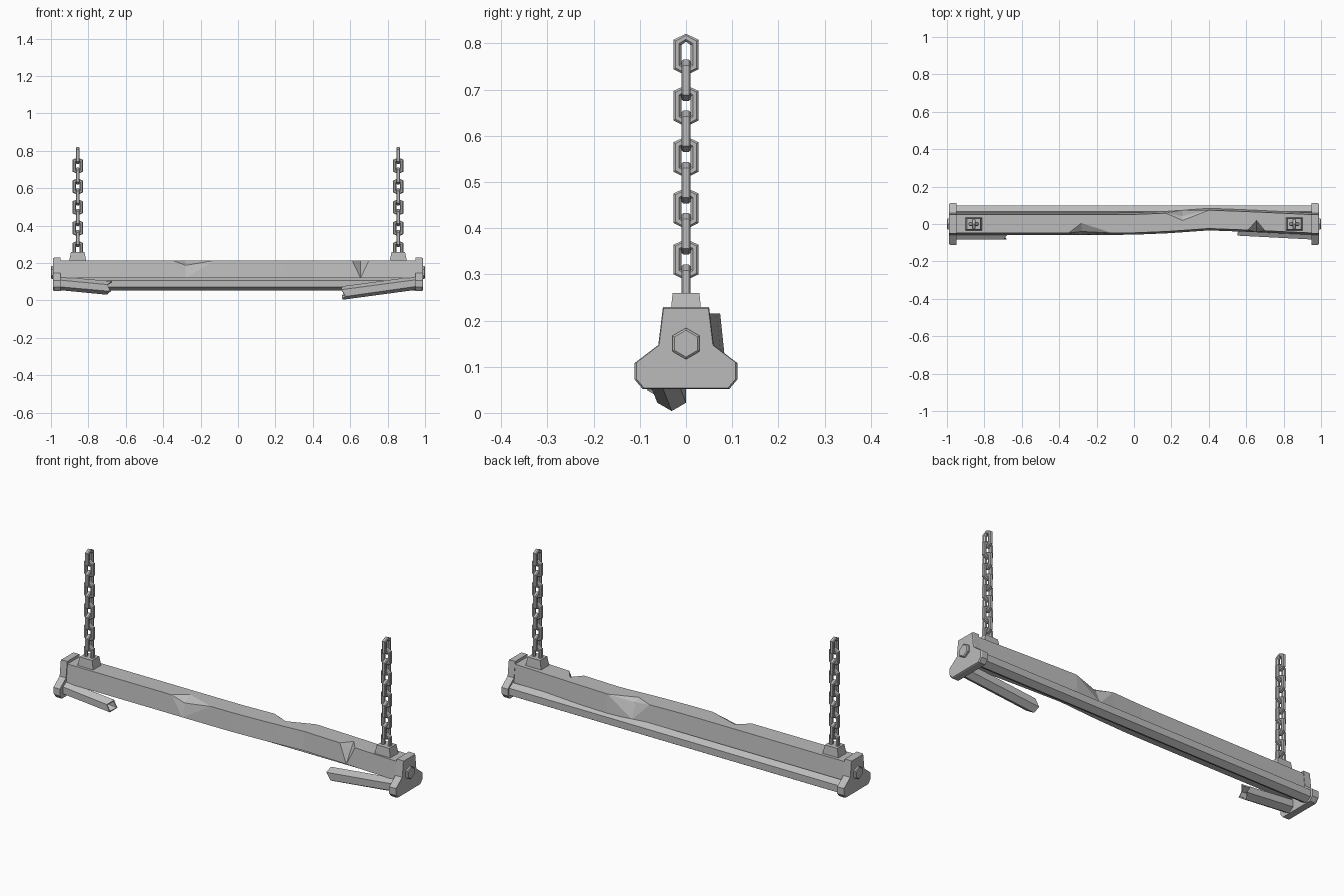
import bpy, bmesh, math
from mathutils import Vector

cube = bpy.data.objects.get("Cube")
if cube:
    bpy.data.objects.remove(cube)

# One plain metal colour
metal = bpy.data.materials.new("worn_grey_metal")
metal.use_nodes = True
GREY = (0.5, 0.5, 0.5, 1)
metal.diffuse_color = GREY
metal.node_tree.nodes["Principled BSDF"].inputs["Base Color"].default_value = GREY


def make(name, verts, faces):
    mesh = bpy.data.meshes.new(name)
    bm = bmesh.new()
    vs = [bm.verts.new(v) for v in verts]
    for f in faces:
        bm.faces.new([vs[i] for i in f])
    bmesh.ops.recalc_face_normals(bm, faces=bm.faces)
    bm.to_mesh(mesh)
    bm.free()
    mesh.materials.append(metal)
    obj = bpy.data.objects.new(name, mesh)
    bpy.context.collection.objects.link(obj)
    return obj


def loft(name, loops, ends=True, cyclic=False):
    """Skin a list of equal vertex loops."""
    n, m = len(loops[0]), len(loops)
    faces = []
    for i in range(m if cyclic else m - 1):
        k = (i + 1) % m
        for j in range(n):
            l = (j + 1) % n
            faces.append((i * n + j, i * n + l, k * n + l, k * n + j))
    if ends and not cyclic:
        faces += [range(n), range((m - 1) * n, m * n)]
    return make(name, [v for loop in loops for v in loop], faces)


def hexagon(r):
    """Upright hexagon in y and z with points at top and bottom."""
    return [(r * math.sin(a * math.pi / 3), r * math.cos(a * math.pi / 3)) for a in range(6)]


def build_housing():
    # Section: front bottom, front top, top middle, back top, back bottom
    section = [(-0.058, 0.12), (-0.048, 0.215), (0.005, 0.215), (0.05, 0.215), (0.06, 0.12)]
    bend = {-0.955: 0, -0.35: 0, -0.28: 0, -0.12: 0, 0.0: 0.001, 0.17: 0.008, 0.26: 0.014,
            0.4: 0.024, 0.61: 0.016, 0.655: 0.014, 0.7: 0.012, 0.955: 0}
    # Dented corners: station -> (corner, inward push, downward push)
    dents = {-0.28: (1, 0.008, -0.027), 0.26: (3, -0.022, -0.018), 0.655: (1, 0.03, -0.03)}
    verts, moved = [], set()
    for x, off in bend.items():
        for j, (y, z) in enumerate(section):
            if x in dents and dents[x][0] == j:
                y, z = y + dents[x][1], z + dents[x][2]
                moved.add(len(verts))
            verts.append((x, y + off, z))
    n, faces = len(section), []
    for i in range(len(bend) - 1):
        for j in range(n):
            l = (j + 1) % n
            q = [i * n + j, i * n + l, (i + 1) * n + l, (i + 1) * n + j]
            hit = [k for k in range(4) if q[k] in moved]
            k = hit[0] if hit else 0
            q = q[k:] + q[:k]
            faces += [(q[3], q[0], q[1]), (q[1], q[2], q[3])]
    faces += [range(n), range(len(verts) - n, len(verts))]
    make("housing", verts, faces)


def build_stub(name, start, end, jag):
    """Hollow broken tube with a jagged open end."""
    a, b = Vector(start), Vector(end)

    def ring(p, r, rough):
        return [p + Vector((rough * jag[j], y, z)) for j, (y, z) in enumerate(hexagon(r))]
    loft(name, [ring(a, 0.036, 0), ring(b, 0.036, 1), ring(b, 0.029, 1), ring(a, 0.029, 0)], ends=False)


def build_link(name, x, z, turned):
    """Six-sided chain link with chamfered bars."""
    def ring(inset, depth):
        w, h, s = 0.027 - inset, 0.045 - inset, 0.032 - inset * 0.7
        outline = [(0, h), (w, s), (w, -s), (0, -h), (-w, -s), (-w, s)]
        return [(x + u, depth, z + v) if turned else (x + depth, u, z + v) for u, v in outline]
    bar = [(0, -0.006), (0.004, -0.01), (0.012, -0.01), (0.017, -0.004),
           (0.017, 0.004), (0.012, 0.01), (0.004, 0.01), (0, 0.006)]
    loft(name, [ring(*p) for p in bar], cyclic=True)


build_housing()

# Intact rear tube
loft("rear_tube", [[(x, 0.068 + y, 0.09 + z) for y, z in hexagon(0.036)] for x in (-0.96, 0.96)])

# Broken front tube
build_stub("front_stub_right", (-0.96, -0.053, 0.092), (-0.69, -0.053, 0.067),
           (0.015, -0.01, 0.01, -0.012, 0.008, -0.008))
build_stub("front_stub_left", (0.96, -0.052, 0.094), (0.565, -0.031, 0.04),
           (-0.008, 0.012, -0.01, -0.006, 0.012, -0.012))

# End caps, bolts, chain mounts and chains on both ends
half = [(0.05, 0.229), (0.06, 0.147), (0.111, 0.108), (0.111, 0.072), (0.094, 0.052)]
outline = half + [(-y, z) for y, z in reversed(half)]
for s, side in ((-1, "right"), (1, "left")):
    def shrink(t):
        return [(y * (1 - t), 0.13 + (z - 0.13) * (1 - t)) for y, z in outline]
    loft("end_cap_" + side, [[(s * x, y, z) for y, z in shrink(t)]
                             for x, t in ((0.95, 0), (0.983, 0), (0.988, 0.03))])
    loft("bolt_" + side, [[(s * x, y, 0.15 + z) for y, z in hexagon(r)]
                          for x, r in ((0.98, 0.034), (0.996, 0.034), (1.0, 0.029))])
    cx = s * 0.857
    loft("chain_mount_" + side, [[(cx + a * w, b * d, z) for a, b in ((-1, -1), (1, -1), (1, 1), (-1, 1))]
                                 for z, w, d in ((0.21, 0.046, 0.034), (0.26, 0.036, 0.029))])
    for i in range(10):
        build_link(f"chain_link_{side}_{i + 1}", cx, 0.2765 + i * 0.0555, i % 2 == 0)
